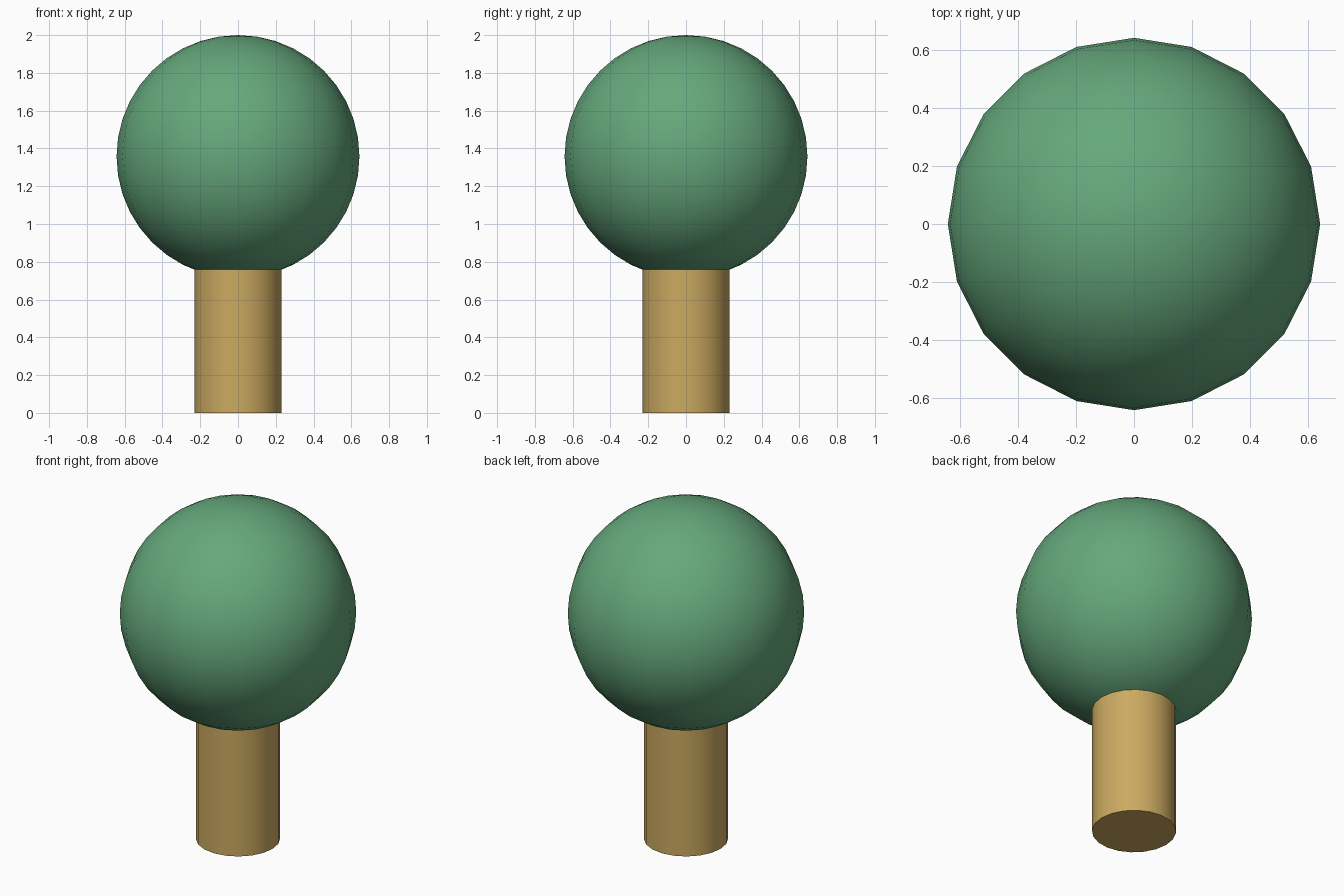
import bpy
import math

if "Cube" in bpy.data.objects:
    bpy.data.objects.remove(bpy.data.objects["Cube"])


def finish(obj, name, color):
    obj.name = name
    mat = bpy.data.materials.new(name + "_colour")
    mat.diffuse_color = color
    mat.use_nodes = True
    mat.node_tree.nodes["Principled BSDF"].inputs["Base Color"].default_value = mat.diffuse_color
    obj.data.materials.append(mat)
    bpy.ops.object.shade_smooth_by_angle(angle=math.radians(40))


# Trunk: plain cylinder running slightly into the crown
trunk_top = 0.80
bpy.ops.mesh.primitive_cylinder_add(vertices=20, radius=0.229, depth=trunk_top,
                                    location=(0, 0, trunk_top / 2))
finish(bpy.context.object, "trunk", (0.60, 0.40, 0.12, 1))

# Crown: ball with 20 sides around and finer rings vertically
radius = 0.643
bpy.ops.mesh.primitive_uv_sphere_add(segments=20, ring_count=20, radius=radius,
                                     location=(0, 0, 2 - radius))
finish(bpy.context.object, "crown", (0.13, 0.39, 0.20, 1))
